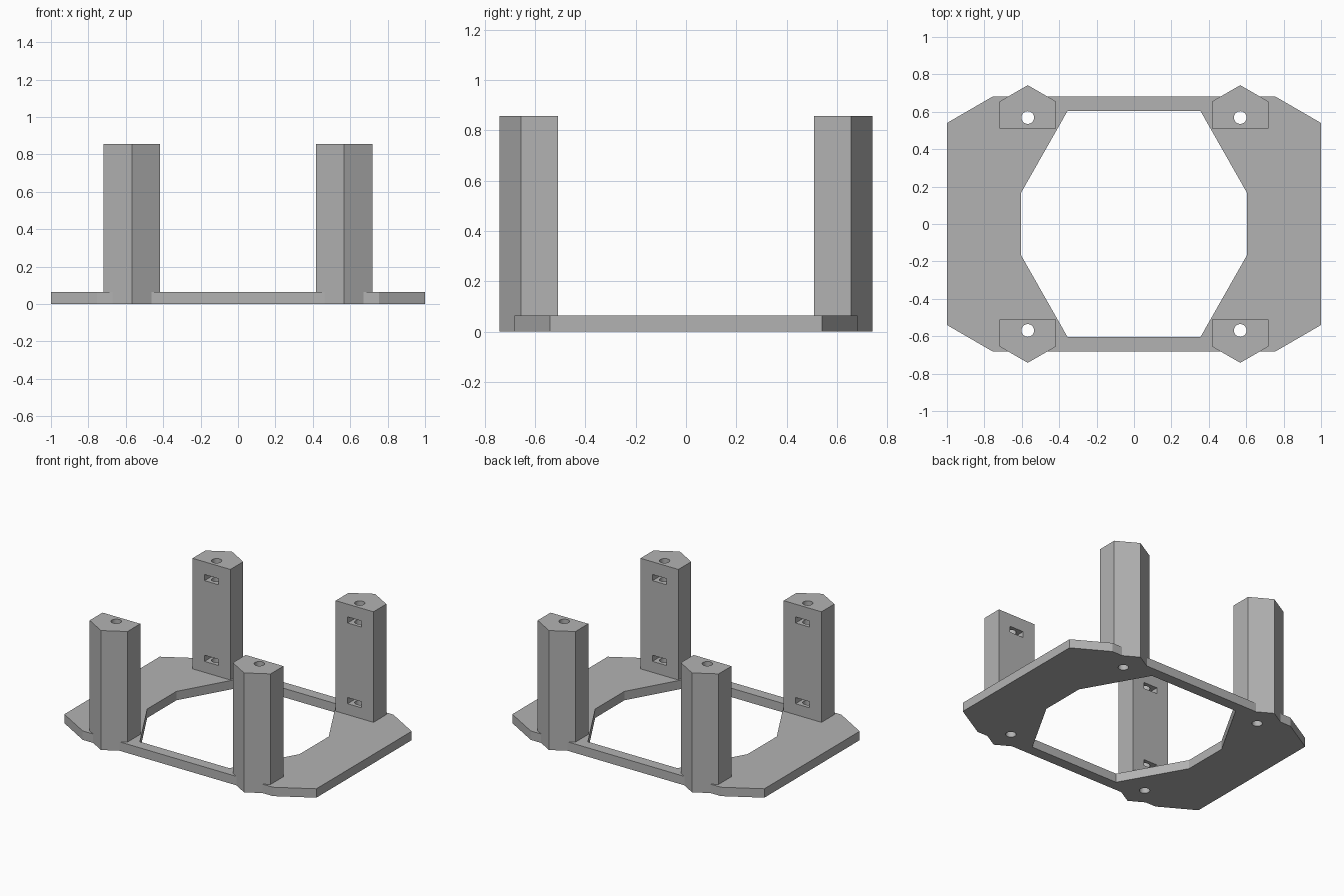
import bpy, bmesh, math

cube = bpy.data.objects.get("Cube")
if cube:
    bpy.data.objects.remove(cube, do_unlink=True)

PLATE_T, POST_H = 0.064, 0.857
POST_X, POST_Y, POST_HALF = 0.568, 0.569, 0.15
SCREW_R = 0.034

grey = bpy.data.materials.new("plain grey")
grey.use_nodes = True
colour = (0.45, 0.45, 0.45, 1)
grey.diffuse_color = colour
grey.node_tree.nodes["Principled BSDF"].inputs["Base Color"].default_value = colour


def prism(name, outline, z0, z1):
    """Extrude a closed outline between two heights."""
    bm = bmesh.new()
    face = bm.faces.new([bm.verts.new((x, y, z0)) for x, y in outline])
    top = bmesh.ops.extrude_face_region(bm, geom=[face])["geom"]
    for v in top:
        if isinstance(v, bmesh.types.BMVert):
            v.co.z = z1
    bmesh.ops.recalc_face_normals(bm, faces=bm.faces)
    mesh = bpy.data.meshes.new(name)
    bm.to_mesh(mesh)
    bm.free()
    mesh.materials.append(grey)
    obj = bpy.data.objects.new(name, mesh)
    bpy.context.collection.objects.link(obj)
    return obj


def octagon(x, y, corner_x, corner_y):
    """Symmetric eight-sided outline with chamfered corners."""
    quarter = [(x, corner_y), (corner_x, y)]
    half = quarter + [(-a, b) for a, b in reversed(quarter)]
    return half + [(-a, -b) for a, b in half]


def combine(target, tool, operation):
    """Apply a boolean and discard the tool object."""
    mod = target.modifiers.new(tool.name, "BOOLEAN")
    mod.operation, mod.object, mod.solver = operation, tool, "EXACT"
    bpy.context.view_layer.objects.active = target
    bpy.ops.object.modifier_apply(modifier=mod.name)
    bpy.data.objects.remove(tool, do_unlink=True)


# Base plate with its large opening
frame = prism("base_plate_with_posts", octagon(1.0, 0.682, 0.755, 0.54), 0, PLATE_T)
opening = prism("opening_cutter", octagon(0.605, 0.605, 0.355, 0.165), -0.1, 0.2)
combine(frame, opening, "DIFFERENCE")

corners = [(sx, sy) for sx in (-1, 1) for sy in (-1, 1)]
rise = POST_HALF / math.sqrt(3)

# Corner posts: half hexagon outside, flat face inside
for sx, sy in corners:
    cx = sx * POST_X
    outline = [(cx - POST_HALF, sy * 0.51), (cx + POST_HALF, sy * 0.51),
               (cx + POST_HALF, sy * (POST_Y + rise)),
               (cx, sy * (POST_Y + 2 * rise)),
               (cx - POST_HALF, sy * (POST_Y + rise))]
    combine(frame, prism("post", outline, 0, POST_H), "UNION")

# Screw holes and the nut slots that cross them
for sx, sy in corners:
    cx, cy = sx * POST_X, sy * POST_Y
    ring = [(cx + SCREW_R * math.cos(a), cy + SCREW_R * math.sin(a))
            for a in (math.tau * i / 32 for i in range(32))]
    combine(frame, prism("screw_cutter", ring, -0.1, 1.0), "DIFFERENCE")
    for z in (0.165, 0.744):
        w, inner, outer = 0.055, sy * 0.45, sy * 0.625
        slot = [(cx - w, inner), (cx + w, inner), (cx + w, outer), (cx - w, outer)]
        combine(frame, prism("slot_cutter", slot, z - 0.022, z + 0.022), "DIFFERENCE")

# Crisp flat faces, with only the screw holes rounded
bpy.ops.object.select_all(action="DESELECT")
frame.select_set(True)
bpy.context.view_layer.objects.active = frame
bpy.ops.object.shade_smooth_by_angle(angle=math.radians(20))
